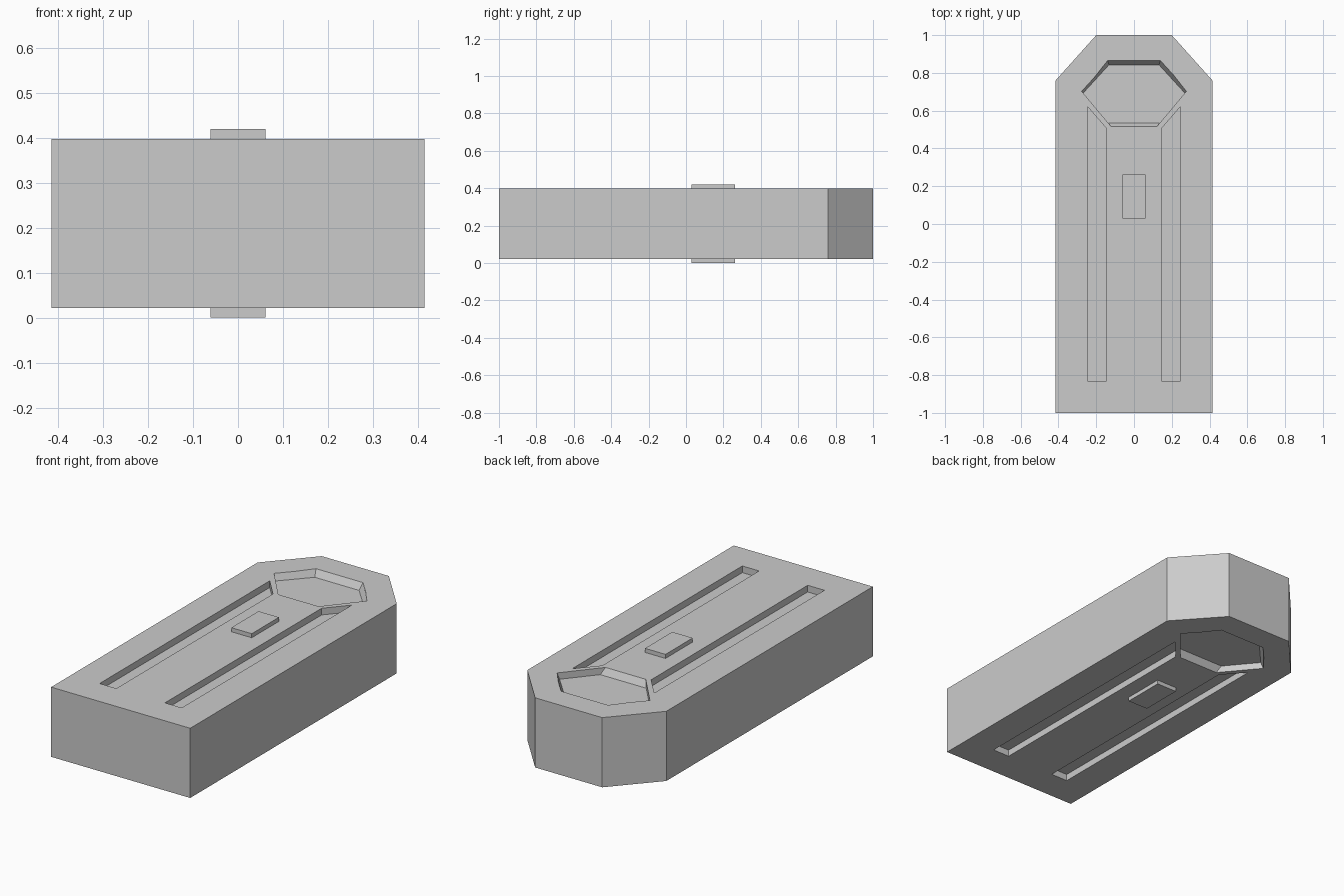
import bpy, bmesh

if "Cube" in bpy.data.objects:
    bpy.data.objects.remove(bpy.data.objects["Cube"])

Z0, Z1, TOP = 0.022, 0.398, 0.42
DEPTH = 0.036


def loft(name, low, high, z_low, z_high):
    """Closed solid between two outlines with matching point counts."""
    bm = bmesh.new()
    a = [bm.verts.new((x, y, z_low)) for x, y in low]
    b = [bm.verts.new((x, y, z_high)) for x, y in high]
    n = len(a)
    bm.faces.new(a[::-1])
    bm.faces.new(b)
    for i in range(n):
        j = (i + 1) % n
        bm.faces.new((a[i], a[j], b[j], b[i]))
    bmesh.ops.recalc_face_normals(bm, faces=bm.faces[:])
    mesh = bpy.data.meshes.new(name)
    bm.to_mesh(mesh)
    bm.free()
    obj = bpy.data.objects.new(name, mesh)
    bpy.context.collection.objects.link(obj)
    return obj


def mirror_x(half):
    return half + [(-x, y) for x, y in reversed(half)]


def combine(target, tool, operation):
    """Apply a boolean and discard the tool object."""
    tool.hide_render = True
    mod = target.modifiers.new(operation.lower(), 'BOOLEAN')
    mod.operation, mod.solver, mod.object = operation, 'EXACT', tool
    bpy.context.view_layer.objects.active = target
    bpy.ops.object.modifier_apply(modifier=mod.name)
    bpy.data.objects.remove(tool, do_unlink=True)


def carve(target, rim, floor):
    """Cut the same recess into the top and bottom faces."""
    # carry the wall slope on past the surface so the cut is clean
    outer = [(2 * r[0] - f[0], 2 * r[1] - f[1]) for r, f in zip(rim, floor)]
    combine(target, loft("top_cutter", floor, outer, Z1 - DEPTH, Z1 + DEPTH), 'DIFFERENCE')
    combine(target, loft("bottom_cutter", outer, floor, Z0 - DEPTH, Z0 + DEPTH), 'DIFFERENCE')


# Main block with chamfered back end
outline = mirror_x([(0.415, -1), (0.415, 0.76), (0.2, 1)])
body = loft("body", outline, outline, Z0, Z1)

# Six-sided recess with sloping walls
rim = mirror_x([(0.12, 0.515), (0.277, 0.703), (0.14, 0.865)])
floor = mirror_x([(0.137, 0.535), (0.269, 0.693), (0.132, 0.843)])
carve(body, rim, floor)

# Two long slots with slanted back ends
slot = [(0.145, -0.83), (0.245, -0.83), (0.245, 0.62), (0.145, 0.505)]
for side in (1, -1):
    pts = [(side * x, y) for x, y in slot]
    carve(body, pts, pts)

# Raised pad showing on both top and bottom
pad = mirror_x([(0.061, 0.03), (0.061, 0.262)])
combine(body, loft("pad", pad, pad, 0, TOP), 'UNION')
